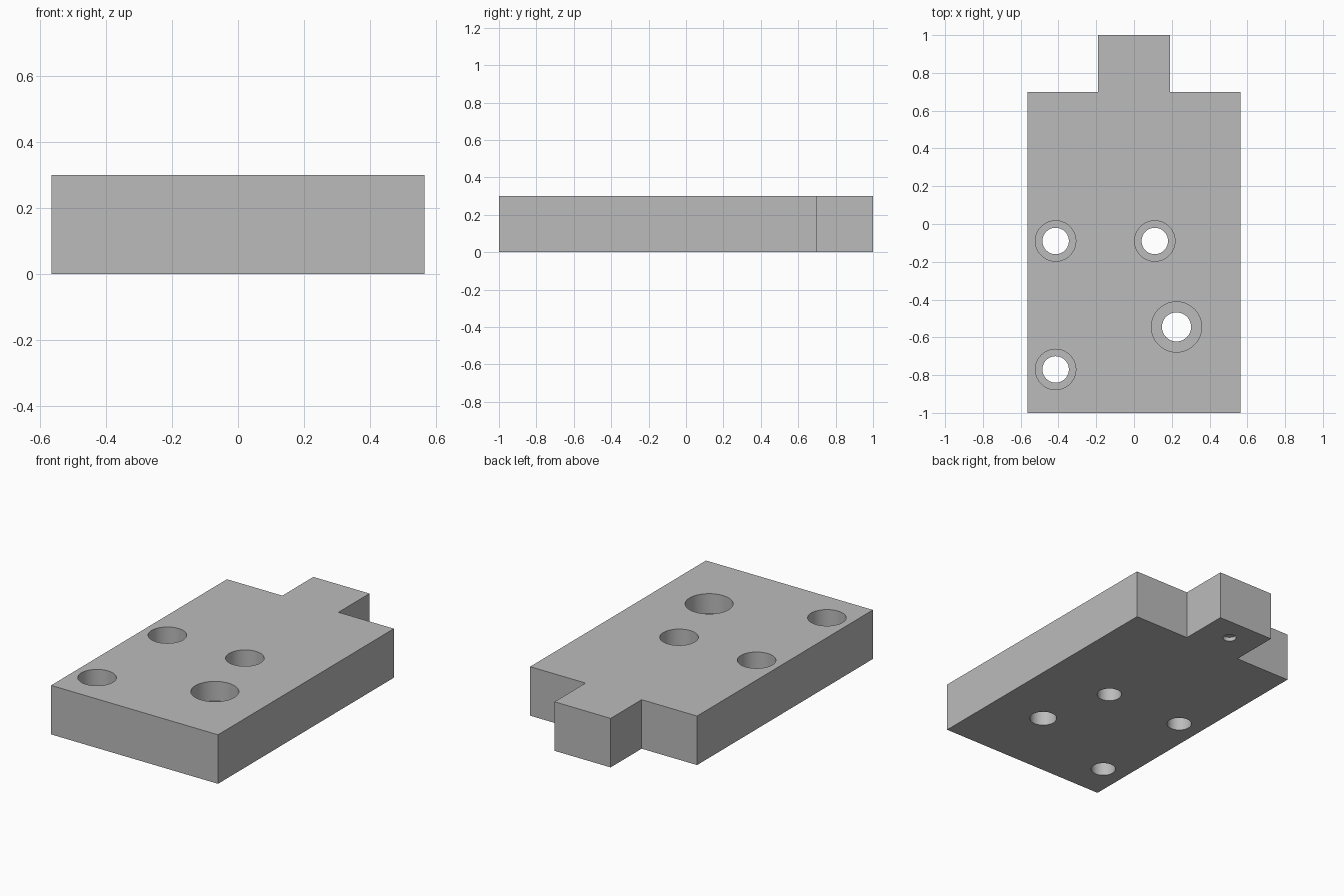
import bpy
import bmesh

if "Cube" in bpy.data.objects:
    bpy.data.objects.remove(bpy.data.objects["Cube"], do_unlink=True)

HEIGHT = 0.30
HALF_WIDTH = 0.565
SHOULDER = 0.70
TAB_HALF = 0.19
BORE_DEPTH = 0.12

# Plain grey metal
grey = bpy.data.materials.new("plain grey")
grey.use_nodes = True
color = (0.5, 0.5, 0.5, 1)
grey.diffuse_color = color
grey.node_tree.nodes["Principled BSDF"].inputs["Base Color"].default_value = color


def add_object(name, bm):
    bmesh.ops.recalc_face_normals(bm, faces=bm.faces)
    mesh = bpy.data.meshes.new(name)
    bm.to_mesh(mesh)
    bm.free()
    mesh.materials.append(grey)
    obj = bpy.data.objects.new(name, mesh)
    bpy.context.collection.objects.link(obj)
    return obj


# Plate with a narrow tab at the back, extruded from its mirrored outline
half = [(HALF_WIDTH, -1), (HALF_WIDTH, SHOULDER), (TAB_HALF, SHOULDER), (TAB_HALF, 1)]
outline = half + [(-x, y) for x, y in reversed(half)]
bm = bmesh.new()
base = bm.faces.new([bm.verts.new((x, y, 0)) for x, y in outline])
top = bmesh.ops.extrude_face_region(bm, geom=[base])["geom"]
bmesh.ops.translate(bm, vec=(0, 0, HEIGHT),
                    verts=[v for v in top if isinstance(v, bmesh.types.BMVert)])
plate = add_object("mounting_plate", bm)


def drill(x, y, profile):
    """Cut a stepped round hole; profile lists (radius, z) from bottom to top."""
    bm = bmesh.new()
    steps = 64
    verts = [bm.verts.new((r, 0, z)) for r, z in profile]
    edges = [bm.edges.new(pair) for pair in zip(verts, verts[1:])]
    bmesh.ops.spin(bm, geom=verts + edges, cent=(0, 0, 0), axis=(0, 0, 1),
                   angle=6.2831853, steps=steps)
    bmesh.ops.remove_doubles(bm, verts=bm.verts, dist=0.0001)
    bmesh.ops.translate(bm, vec=(x, y, 0), verts=bm.verts)
    cutter = add_object("hole_cutter", bm)
    cutter.hide_render = True
    mod = plate.modifiers.new("hole", 'BOOLEAN')
    mod.operation = 'DIFFERENCE'
    mod.solver = 'EXACT'
    mod.object = cutter
    bpy.context.view_layer.objects.active = plate
    bpy.ops.object.modifier_apply(modifier=mod.name)
    bpy.data.objects.remove(cutter, do_unlink=True)


# Counterbored through holes: three small and one large
floor = HEIGHT - BORE_DEPTH
for x, y, inner, outer in [(-0.415, -0.09, 0.07, 0.107),
                           (0.11, -0.09, 0.07, 0.107),
                           (-0.415, -0.77, 0.07, 0.107),
                           (0.225, -0.545, 0.077, 0.133)]:
    drill(x, y, [(0, -0.1), (inner, -0.1), (inner, floor),
                 (outer, floor), (outer, 0.4), (0, 0.4)])

# Shallow blind hole under the tab
drill(0, 0.855, [(0, -0.1), (0.038, -0.1), (0.038, 0.025), (0, 0.025)])

# Smooth hole walls, sharp edges elsewhere
bpy.ops.object.select_all(action='DESELECT')
plate.select_set(True)
bpy.context.view_layer.objects.active = plate
bpy.ops.object.shade_smooth_by_angle()
